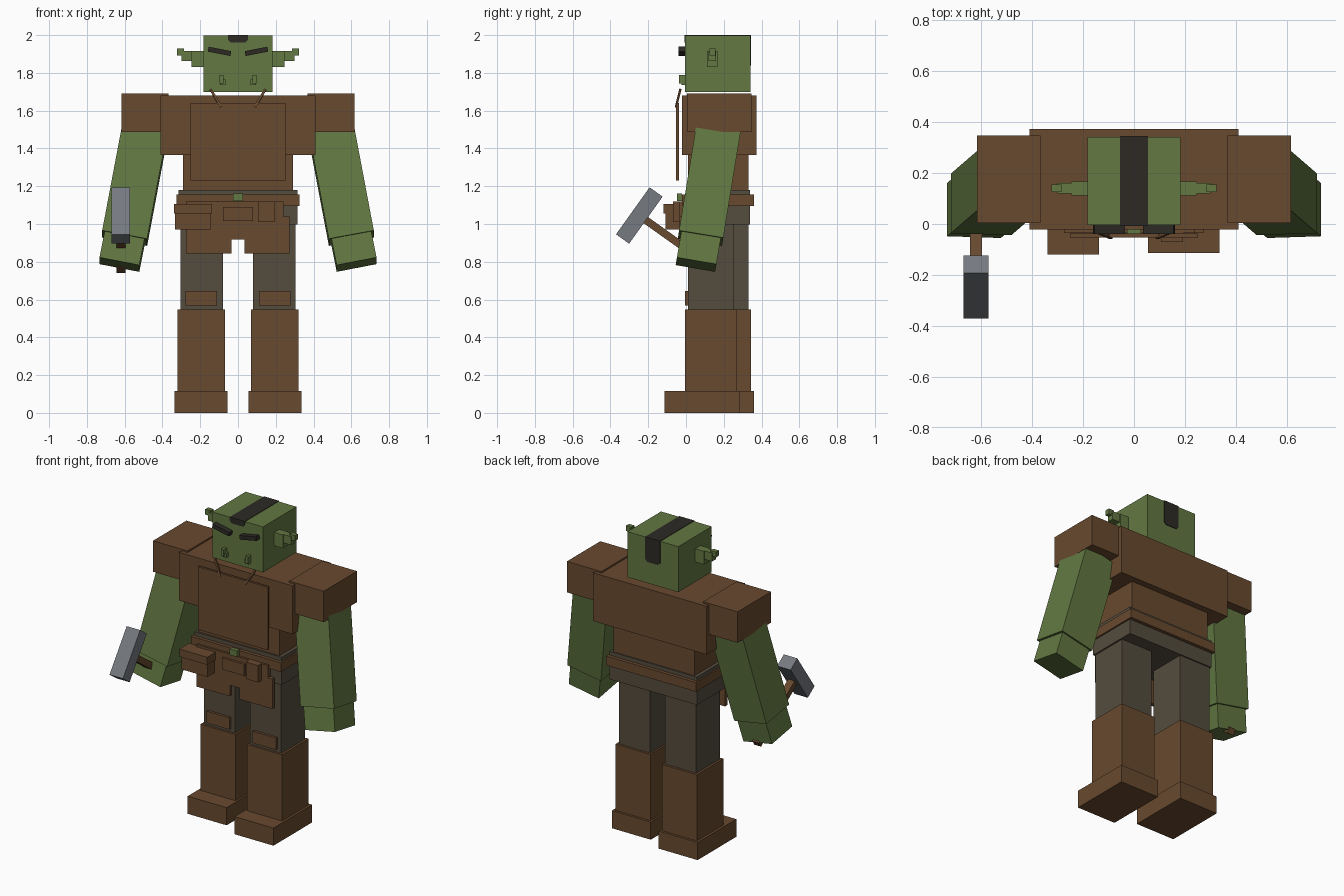
import bpy, bmesh, math
from mathutils import Matrix, Vector

if "Cube" in bpy.data.objects:
    bpy.data.objects.remove(bpy.data.objects["Cube"])


def material(name, rgb):
    m = bpy.data.materials.new(name)
    m.diffuse_color = (*rgb, 1)
    m.use_nodes = True
    m.node_tree.nodes["Principled BSDF"].inputs["Base Color"].default_value = m.diffuse_color
    return m


BROWN = material("brown_leather", (0.138, 0.067, 0.028))
GREEN = material("green_skin", (0.122, 0.188, 0.054))
CLOTH = material("dark_cloth", (0.089, 0.072, 0.048))
BLACK = material("black_hair", (0.026, 0.023, 0.018))
STEEL = material("grey_steel", (0.181, 0.195, 0.216))


def add_object(name, bm, mat):
    bmesh.ops.recalc_face_normals(bm, faces=bm.faces)
    me = bpy.data.meshes.new(name)
    bm.to_mesh(me)
    bm.free()
    me.materials.append(mat)
    ob = bpy.data.objects.new(name, me)
    bpy.context.collection.objects.link(ob)
    return ob


def oriented_box(name, mat, centre, size, rot=Matrix.Identity(3)):
    bm = bmesh.new()
    m = Matrix.Translation(centre) @ rot.to_4x4() @ Matrix.Diagonal((*size, 1))
    bmesh.ops.create_cube(bm, size=1, matrix=m)
    return add_object(name, bm, mat)


def box(name, mat, x, y, z):
    """Axis-aligned box from its three ranges."""
    c = [(a + b) / 2 for a, b in (x, y, z)]
    s = [abs(b - a) for a, b in (x, y, z)]
    return oriented_box(name, mat, c, s)


def plate(name, mat, outline, y0, y1):
    """Extrude an x-z outline from y0 to y1."""
    bm = bmesh.new()
    face = bm.faces.new([bm.verts.new((x, y0, z)) for x, z in outline])
    new = bmesh.ops.extrude_face_region(bm, geom=[face])["geom"]
    bmesh.ops.translate(bm, vec=(0, y1 - y0, 0),
                        verts=[v for v in new if isinstance(v, bmesh.types.BMVert)])
    return add_object(name, bm, mat)


def along(direction, side):
    """Rotation whose z axis follows direction, x axis staying near side."""
    z = Vector(direction).normalized()
    y = z.cross(Vector(side)).normalized()
    return Matrix((y.cross(z), y, z)).transposed()


def bar(name, mat, a, b, sx, sy):
    a, b = Vector(a), Vector(b)
    return oriented_box(name, mat, (a + b) / 2, (sx, sy, (b - a).length),
                        along(b - a, (1, 0, 0)))


# head and hair stripe
box("head", GREEN, (-.183, .183), (-.004, .341), (1.70, 1.997))
box("hair_top", BLACK, (-.054, .054), (-.008, .345), (1.99, 2.0))


def hair_end(z):
    return [(-.054, 1.998), (-.054, z + .015), (-.04, z), (.04, z),
            (.054, z + .015), (.054, 1.998)]


plate("hair_front", BLACK, hair_end(1.962), -.008, 0)
plate("hair_back", BLACK, hair_end(1.84), .338, .345)

# torso
box("chest", BROWN, (-.41, .41), (-.022, .372), (1.365, 1.68))
box("abdomen", BROWN, (-.292, .292), (.01, .33), (1.17, 1.37))
box("chest_panel", BROWN, (-.252, .252), (-.053, -.038), (1.23, 1.64))
box("hips", CLOTH, (-.315, .315), (0, .338), (.998, 1.18))
box("belt", BROWN, (-.325, .325), (-.022, .36), (1.095, 1.155))

# belt gear
plate("apron", BROWN, [(-.275, 1.12), (-.275, .845), (-.035, .845), (-.035, .918),
                       (.035, .918), (.035, .845), (.272, .845), (.272, 1.04),
                       (.24, 1.04), (.24, 1.12)], -.035, -.01)
box("buckle", GREEN, (-.027, .027), (-.047, -.02), (1.122, 1.162))
box("large_pouch", BROWN, (-.333, -.145), (-.108, -.02), (.97, 1.06))
box("large_pouch_lid", BROWN, (-.34, -.138), (-.12, -.02), (1.055, 1.105))
box("centre_pouch", BROWN, (-.08, .08), (-.05, -.03), (1.015, 1.09))
box("side_pouch", BROWN, (.105, .193), (-.07, -.03), (1.01, 1.12))

# paired parts; the legs are staggered front to back
for s, side in ((1, "left"), (-1, "right")):
    def pair(name, mat, x, y, z):
        box(f"{side}_{name}", mat, (s * x[0], s * x[1]), y, z)

    d = 0 if s > 0 else .075
    pair("trouser_leg", CLOTH, (.08, .305), (.01 + d, .255 + d), (.54, 1.0))
    pair("knee_patch", BROWN, (.11, .277), (-.006 + d, .02 + d), (.568, .645))
    pair("boot", BROWN, (.068, .32), (-.004 + d, .27 + d), (.11, .547))
    pair("boot_foot", BROWN, (.055, .336), (-.114 + d, .285 + d), (0, .115))
    pair("shoulder", BROWN, (.367, .616), (.004, .348), (1.488, 1.69))

    # arm and hand share one slanted axis
    top, low, end = (Vector((s * x, y, z)) for x, y, z in
                     ((.49, .172, 1.507), (.60, .077, .925), (.628, .053, .785)))
    bar(f"{side}_arm", GREEN, low, top, .242, .237)
    bar(f"{side}_hand", GREEN, end, low.lerp(top, .03), .215, .212)

    # stepped ear
    pair("ear_base", GREEN, (.18, .245), (.112, .166), (1.83, 1.917))
    pair("ear_middle", GREEN, (.24, .30), (.12, .16), (1.862, 1.917))
    pair("ear_tip", GREEN, (.285, .324), (.125, .155), (1.893, 1.928))

    # face and neck laces
    oriented_box(f"{side}_eyebrow", BLACK, (s * .098, -.018, 1.914), (.122, .042, .026),
                 Matrix.Rotation(-s * math.radians(11), 3, 'Y'))
    pair("tusk_root", GREEN, (.066, .094), (-.025, .0), (1.737, 1.765))
    pair("tusk", GREEN, (.078, .098), (-.036, .0), (1.745, 1.79))
    bar(f"{side}_lace", BROWN, (s * .09, -.053, 1.62), (s * .145, -.03, 1.713), .012, .012)

# hammer gripped in the right hand
hx = -.62
head_dir = Vector((0, .581, .814))
oriented_box("hammer_head", STEEL, (hx, -.247, 1.045), (.097, .085, .306),
             along(head_dir, (1, 0, 0)))
bar("hammer_handle", BROWN, (hx, .157, .757), (hx, -.24, 1.04), .047, .04)
